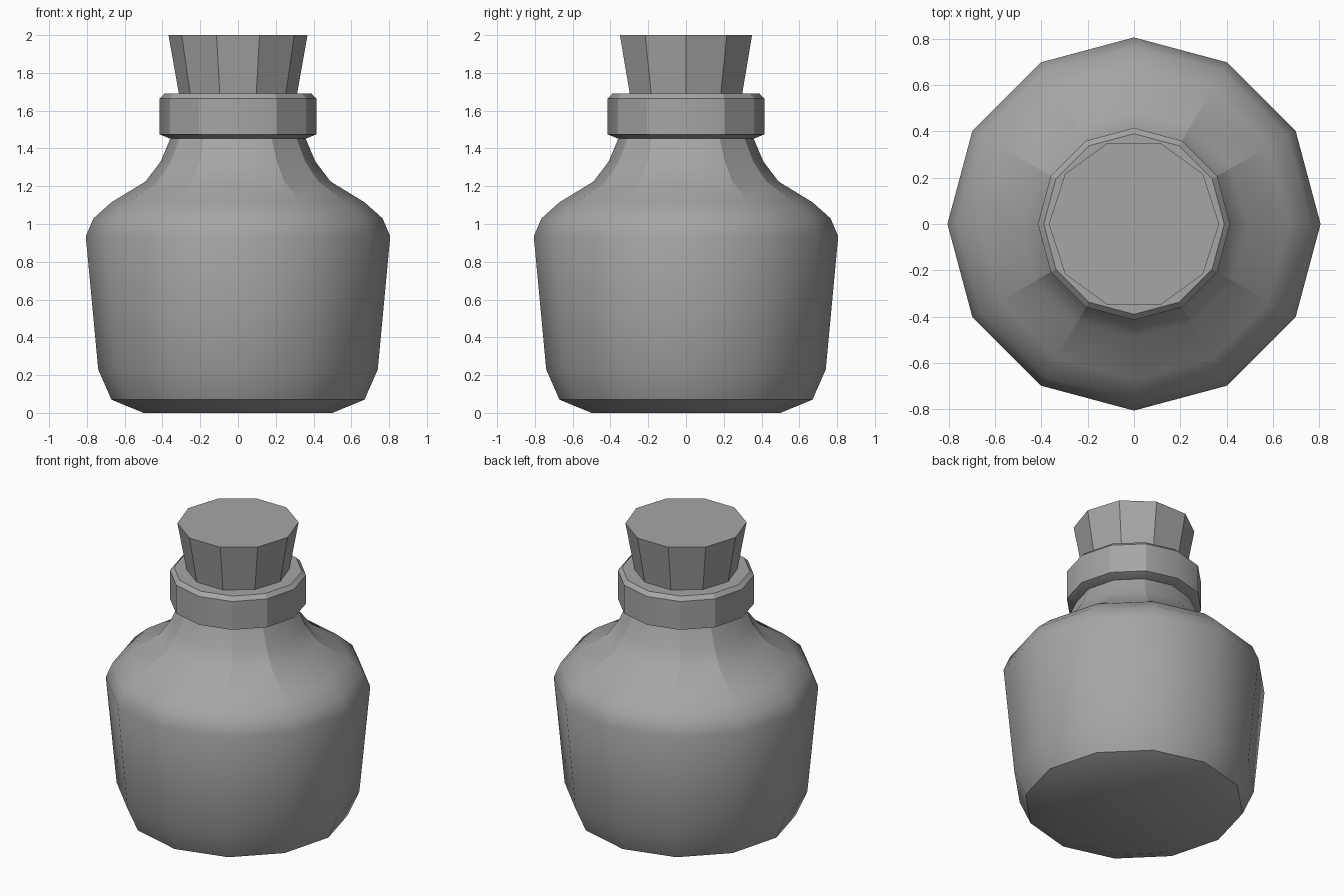
import bpy, bmesh
from math import cos, sin, tau, radians

cube = bpy.data.objects.get("Cube")
if cube:
    bpy.data.objects.remove(cube, do_unlink=True)

grey = bpy.data.materials.new("plain_grey")
grey.use_nodes = True
colour = (0.38, 0.38, 0.38, 1)
grey.diffuse_color = colour
grey.node_tree.nodes["Principled BSDF"].inputs["Base Color"].default_value = colour


def lathe(name, profile, sides, smooth=True, crease_from=9.0):
    """Turn a (radius, height) profile into a capped solid with chosen hard edges."""
    bm = bmesh.new()
    rings = [[bm.verts.new((r * cos(tau * i / sides), r * sin(tau * i / sides), z))
              for i in range(sides)] for r, z in profile]
    for low, high in zip(rings, rings[1:]):
        for i in range(sides):
            j = (i + 1) % sides
            bm.faces.new((low[i], low[j], high[j], high[i]))
    bm.faces.new(rings[0][::-1])
    bm.faces.new(rings[-1])
    bm.normal_update()
    for face in bm.faces:
        face.smooth = smooth
    for edge in bm.edges:
        a, b = (v.co for v in edge.verts)
        level = abs(a.z - b.z) < 0.001
        on_axis = min(abs(a.x), abs(a.y)) < 0.001
        if level:
            edge.smooth = edge.calc_face_angle() < radians(32)
        else:
            # Upright creases of the neck and lip, left soft on the main axes
            edge.smooth = on_axis or min(a.z, b.z) < crease_from
    mesh = bpy.data.meshes.new(name)
    bm.to_mesh(mesh)
    bm.free()
    mesh.materials.append(grey)
    obj = bpy.data.objects.new(name, mesh)
    bpy.context.collection.objects.link(obj)
    return obj


# Rounded bottle with sloping shoulder and flared neck
lathe("bottle_body", [(0.50, 0), (0.67, 0.07), (0.74, 0.23), (0.806, 0.935),
                      (0.765, 1.03), (0.67, 1.115), (0.49, 1.225),
                      (0.41, 1.33), (0.355, 1.46)], 12, crease_from=1.1)

# Bevelled lip around the neck
lathe("bottle_lip", [(0.355, 1.45), (0.415, 1.475), (0.415, 1.665), (0.39, 1.69)],
      12, crease_from=1.0)

# Tapered ten-sided stopper
lathe("cork_stopper", [(0.29, 1.56), (0.313, 1.69), (0.368, 2.0)], 10, smooth=False)
